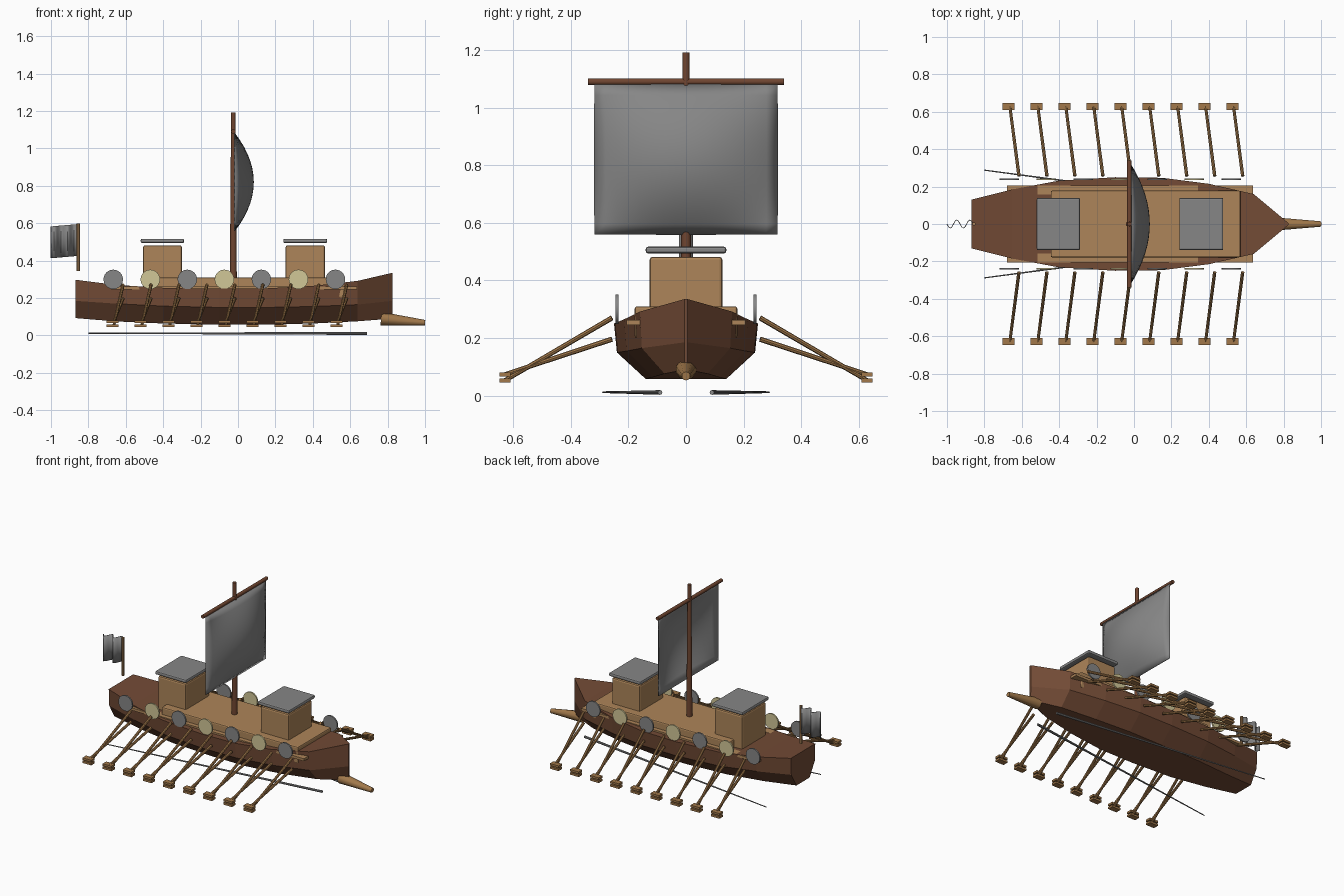
import bpy, bmesh, math
from mathutils import Vector

cube = bpy.data.objects.get("Cube")
if cube:
    bpy.data.objects.remove(cube)


def material(name, r, g, b):
    m = bpy.data.materials.new(name)
    m.use_nodes = True
    m.diffuse_color = (r, g, b, 1)
    m.node_tree.nodes["Principled BSDF"].inputs["Base Color"].default_value = (r, g, b, 1)
    return m


HULL = material("hull brown", 0.17, 0.07, 0.036)
MAST = material("mast brown", 0.16, 0.06, 0.03)
TAN = material("deck tan", 0.42, 0.235, 0.1)
OAR = material("oar wood", 0.36, 0.19, 0.07)
GREY = material("iron grey", 0.24, 0.24, 0.24)
CREAM = material("cream", 0.64, 0.57, 0.31)


def finish(bm, name, mat, smooth=False):
    bmesh.ops.recalc_face_normals(bm, faces=bm.faces)
    me = bpy.data.meshes.new(name)
    bm.to_mesh(me)
    bm.free()
    me.materials.append(mat)
    ob = bpy.data.objects.new(name, me)
    bpy.context.collection.objects.link(ob)
    if smooth:
        bpy.ops.object.select_all(action='DESELECT')
        ob.select_set(True)
        bpy.context.view_layer.objects.active = ob
        bpy.ops.object.shade_smooth_by_angle(angle=math.radians(40))
    return ob


def box(name, lo, hi, mat, bevel=0):
    lo, hi = Vector(lo), Vector(hi)
    bm = bmesh.new()
    bmesh.ops.create_cube(bm, size=1)
    for v in bm.verts:
        v.co = (lo + hi) / 2 + v.co * (hi - lo)
    if bevel:
        bmesh.ops.bevel(bm, geom=bm.edges[:], offset=bevel, segments=2,
                        affect='EDGES', profile=0.5)
    return finish(bm, name, mat)


def rod(name, a, b, r1, r2, mat, sides=12):
    a, b = Vector(a), Vector(b)
    bm = bmesh.new()
    bmesh.ops.create_cone(bm, cap_ends=True, segments=sides, radius1=r1,
                          radius2=r2, depth=(b - a).length)
    rot = (b - a).to_track_quat('Z', 'Y')
    for v in bm.verts:
        v.co = (a + b) / 2 + rot @ v.co
    return finish(bm, name, mat, True)


def sheet(name, nu, nv, point, mat, thick):
    bm = bmesh.new()
    grid = [[bm.verts.new(point(i / nu, j / nv)) for j in range(nv + 1)]
            for i in range(nu + 1)]
    for i in range(nu):
        for j in range(nv):
            bm.faces.new((grid[i][j], grid[i + 1][j], grid[i + 1][j + 1], grid[i][j + 1]))
    ob = finish(bm, name, mat, True)
    mod = ob.modifiers.new("thickness", 'SOLIDIFY')
    mod.thickness = thick
    mod.offset = 0
    return ob


# Hull: stations as (x, half beam, sheer height, chine height, bottom half width, bottom height)
stations = [
    (-0.87, 0.13, 0.298, 0.185, 0.07, 0.093),
    (-0.65, 0.185, 0.27, 0.17, 0.1, 0.075),
    (-0.40, 0.232, 0.255, 0.157, 0.13, 0.064),
    (-0.10, 0.25, 0.25, 0.15, 0.14, 0.058),
    (0.15, 0.247, 0.252, 0.15, 0.14, 0.058),
    (0.40, 0.215, 0.265, 0.155, 0.115, 0.064),
    (0.64, 0.16, 0.292, 0.165, 0.075, 0.076),
    (0.825, 0.006, 0.335, 0.185, 0.004, 0.09),
]
bm = bmesh.new()
rings = []
for x, w, top, mid, wb, low in stations:
    half = [(w, top), (w * 0.96, mid), (wb, low)]
    section = half + [(-y, z) for y, z in reversed(half)]
    rings.append([bm.verts.new((x, y, z)) for y, z in section])
for a, b in zip(rings, rings[1:]):
    for k in range(6):
        n = (k + 1) % 6
        bm.faces.new((a[k], a[n], b[n], b[k]))
bm.faces.new(rings[0])
bm.faces.new(rings[-1])
finish(bm, "hull", HULL)

# Ram at the bow
rod("ram", (0.765, 0, 0.09), (1.0, 0, 0.068), 0.036, 0.015, OAR, 10)

# Raised deck and cabins with flat roofs
box("deck", (-0.445, -0.178, 0.2), (0.57, 0.178, 0.31), TAN, 0.008)
for label, x0, x1 in (("rear", -0.507, -0.3), ("fore", 0.255, 0.465)):
    box(label + "_cabin", (x0, -0.126, 0.25), (x1, 0.126, 0.482), TAN, 0.01)
    box(label + "_roof", (x0 - 0.013, -0.14, 0.494), (x1 + 0.012, 0.14, 0.517), GREY, 0.008)

# Mast, yard and billowing sail
rod("mast", (-0.025, 0, 0.25), (-0.025, 0, 1.192), 0.019, 0.012, MAST)
rod("yard", (-0.025, -0.34, 1.09), (-0.025, 0.34, 1.09), 0.012, 0.012, MAST)


def sail_point(u, v):
    s, t = 2 * u - 1, 2 * v - 1
    return (-0.018 + 0.1 * (1 - s * s) * (1 - t * t), 0.318 * s, 0.82 + 0.26 * t)


sheet("sail", 16, 14, sail_point, GREY, 0.005)

# Stern flag on its pole
rod("flag_pole", (-0.855, 0, 0.345), (-0.855, 0, 0.6), 0.009, 0.009, TAN, 8)


def flag_point(u, v):
    return (-0.86 - 0.14 * u, 0.022 * math.sin(u * math.pi * 4),
            0.425 + 0.17 * v - 0.012 * u)


sheet("flag", 16, 2, flag_point, GREY, 0.004)

# Fittings repeated on both sides
for side, label in ((1, "left"), (-1, "right")):
    ys = sorted((side * 0.157, side * 0.207))
    box(label + "_plank", (-0.68, ys[0], 0.245), (0.635, ys[1], 0.262), TAN)
    # Shields alternate in colour
    for i in range(7):
        x = -0.667 + 0.198 * i
        rod(f"{label}_shield_{i + 1}", (x, side * 0.234, 0.3), (x, side * 0.244, 0.3),
            0.052, 0.052, CREAM if i % 2 else GREY, 24)
    # Two banks of oars
    for i in range(9):
        x = -0.67 + 0.1495 * i
        for bank, z_in, z_out in (("upper", 0.27, 0.052), ("lower", 0.196, 0.073)):
            name = f"{label}_{bank}_oar_{i + 1}"
            rod(name, (x + 0.055, side * 0.257, z_in), (x + 0.006, side * 0.63, z_out),
                0.009, 0.008, OAR, 8)
            ys = sorted((side * 0.61, side * 0.648))
            box(name + "_blade", (x - 0.032, ys[0], z_out - 0.007),
                (x + 0.032, ys[1], z_out + 0.007), OAR)
    # Long spar beneath the hull
    rod(label + "_spar", (-0.8, side * 0.288, 0.012), (0.69, side * 0.09, 0.011),
        0.003, 0.008, GREY, 8)
